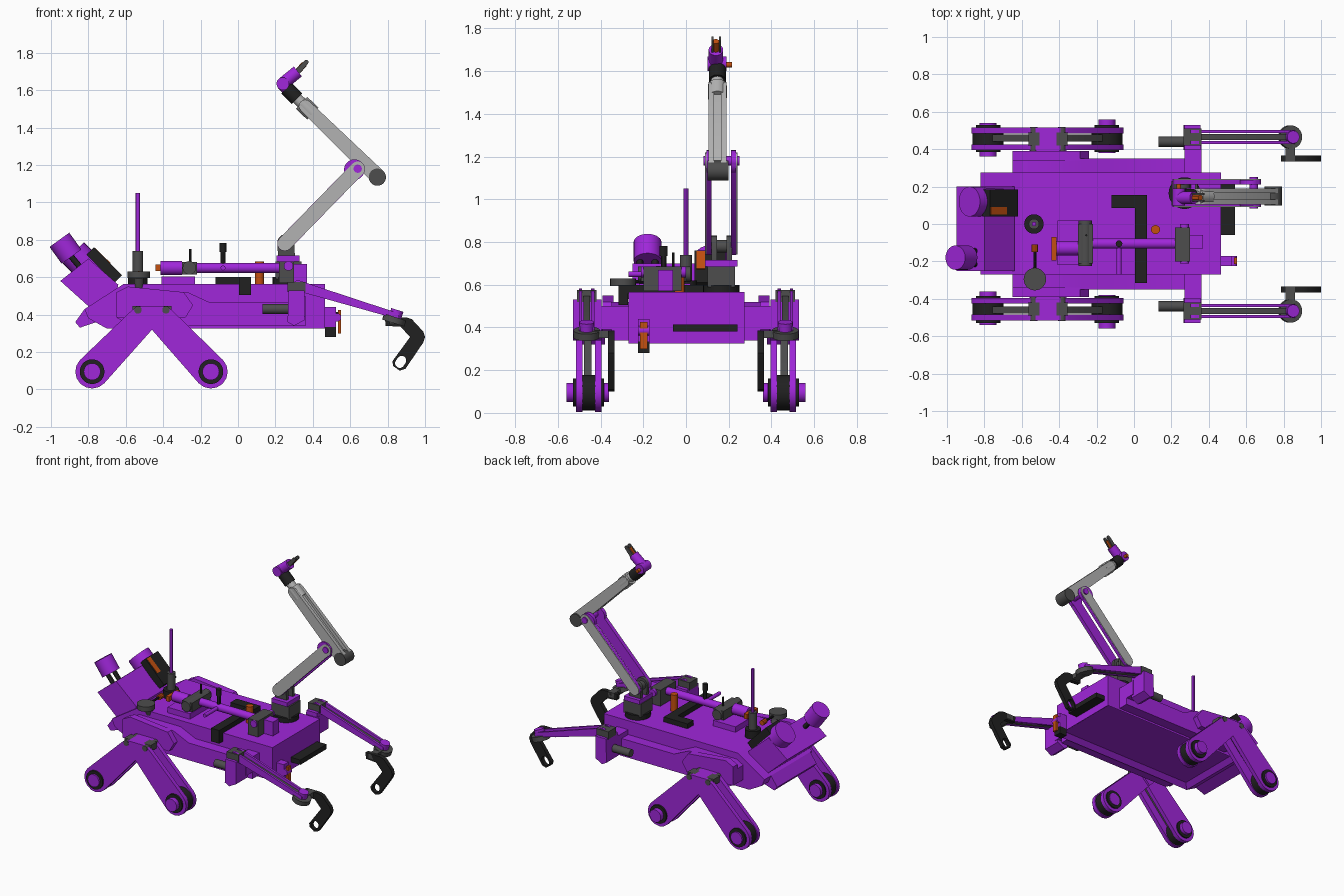
import bpy, bmesh, math
from mathutils import Vector


def material(name, r, g, b):
    m = bpy.data.materials.new(name)
    m.diffuse_color = (r, g, b, 1)
    return m


PURPLE = material("purple", 0.35, 0.02, 0.70)
BLACK = material("black", 0.015, 0.015, 0.015)
DARK = material("dark_grey", 0.075, 0.075, 0.075)
LIGHT = material("light_grey", 0.45, 0.45, 0.45)
ORANGE = material("orange", 0.55, 0.08, 0.005)


def finish(name, bm, mat):
    bmesh.ops.recalc_face_normals(bm, faces=bm.faces)
    me = bpy.data.meshes.new(name)
    bm.to_mesh(me)
    bm.free()
    me.materials.append(mat)
    ob = bpy.data.objects.new(name, me)
    bpy.context.collection.objects.link(ob)
    return ob


def prism(name, pts, y0, y1, mat, recess=False):
    """Extrude an x-z profile from y0 to y1."""
    bm = bmesh.new()
    f = bm.faces.new([bm.verts.new((x, y0, z)) for x, z in pts])
    ext = bmesh.ops.extrude_face_region(bm, geom=[f])["geom"]
    bmesh.ops.translate(bm, vec=(0, y1 - y0, 0), verts=[g for g in ext if isinstance(g, bmesh.types.BMVert)])
    if recess:
        bmesh.ops.recalc_face_normals(bm, faces=bm.faces)
        belly = [f for f in bm.faces if f.normal.z < -0.99]
        bmesh.ops.inset_region(bm, faces=belly, thickness=0.05, depth=-0.03)
    return finish(name, bm, mat)


def box(name, x, y, z, mat):
    return prism(name, [(x[0], z[0]), (x[1], z[0]), (x[1], z[1]), (x[0], z[1])], y[0], y[1], mat)


def link(name, a, b, ra, rb, y0, y1, mat, n=8):
    """Tapered plate with round ends from a to b in the x-z plane."""
    t = math.atan2(b[1] - a[1], b[0] - a[0])
    pts = []
    for c, r, s in ((a, ra, t + math.pi / 2), (b, rb, t - math.pi / 2)):
        for i in range(n + 1):
            w = s + math.pi * i / n
            pts.append((c[0] + r * math.cos(w), c[1] + r * math.sin(w)))
    return prism(name, pts, y0, y1, mat)


def cyl(name, p, q, r, mat, r2=None, n=28):
    """Cylinder or cone between two points."""
    p, q = Vector(p), Vector(q)
    bm = bmesh.new()
    bmesh.ops.create_cone(bm, cap_ends=True, segments=n, radius1=r, radius2=r if r2 is None else r2, depth=(q - p).length)
    rot = Vector((0, 0, 1)).rotation_difference(q - p).to_matrix()
    bmesh.ops.rotate(bm, verts=bm.verts, matrix=rot, cent=(0, 0, 0))
    bmesh.ops.translate(bm, verts=bm.verts, vec=(p + q) / 2)
    return finish(name, bm, mat)


def ycyl(name, x, z, y0, y1, r, mat):
    return cyl(name, (x, y0, z), (x, y1, z), r, mat)


# hull with recessed belly, tail lip and slanted rear box
prism("hull", [(-0.70, 0.325), (0.465, 0.325), (0.465, 0.565), (-0.61, 0.565), (-0.82, 0.43), (-0.80, 0.38)],
      -0.27, 0.275, PURPLE, recess=True)
prism("tail_lip", [(-0.87, 0.36), (-0.845, 0.33), (-0.70, 0.38), (-0.70, 0.43), (-0.82, 0.43)], -0.25, 0.20, PURPLE)
prism("rear_box", [(-0.95, 0.58), (-0.80, 0.70), (-0.64, 0.56), (-0.68, 0.40), (-0.75, 0.40)], -0.25, 0.20, PURPLE)

# rear sensors
cyl("large_sensor", (-0.73, 0.12, 0.58), (-0.88, 0.12, 0.73), 0.08, PURPLE)
prism("sensor_fin", [(-0.81, 0.72), (-0.77, 0.76), (-0.62, 0.61), (-0.66, 0.57)], 0.04, 0.185, BLACK)
prism("sensor_strip", [(-0.775, 0.75), (-0.765, 0.757), (-0.68, 0.675), (-0.69, 0.665)], 0.05, 0.09, ORANGE)
cyl("small_sensor", (-0.89, -0.18, 0.71), (-0.955, -0.18, 0.80), 0.065, PURPLE)
for dy in (-0.035, 0.035):
    cyl("small_sensor_post", (-0.80, -0.18 + dy, 0.60), (-0.90, -0.18 + dy, 0.72), 0.016, BLACK, n=12)

SPONSON = [(-0.65, 0.385), (-0.58, 0.34), (0.36, 0.34), (0.36, 0.465), (-0.15, 0.465), (-0.27, 0.52), (-0.60, 0.52), (-0.65, 0.49)]
POD = [(-0.65, 0.385), (-0.28, 0.385), (-0.24, 0.45), (-0.29, 0.52), (-0.59, 0.55), (-0.65, 0.52)]
CLAW = [(0.79, 0.34), (0.785, 0.385), (0.90, 0.385), (0.93, 0.375), (0.99, 0.31), (1.0, 0.28), (0.99, 0.25),
        (0.895, 0.11), (0.865, 0.10), (0.83, 0.125), (0.825, 0.15), (0.92, 0.28), (0.87, 0.335)]

for s, side in ((-1, "front"), (1, "back")):
    # side sponsons
    prism(side + "_sponson", SPONSON, s * 0.26, s * 0.35, PURPLE)
    prism(side + "_pod", POD, s * 0.34, s * 0.39, PURPLE)
    # splayed flipper pair
    for px, ex, shift in ((-0.515, -0.78, -0.02), (-0.405, -0.145, 0.0)):
        a, b = (px, 0.37), (ex, 0.095)
        for y0, y1 in ((0.395, 0.425), (0.485, 0.515)):
            link(side + "_flipper_plate", a, b, 0.075, 0.09, s * y0, s * y1, PURPLE)
        link(side + "_flipper_core", a, b, 0.03, 0.04, s * 0.442, s * 0.478, DARK)
        ycyl(side + "_flipper_wheel", ex, 0.095, s * 0.42, s * 0.49, 0.083, BLACK)
        ycyl(side + "_flipper_ring", ex, 0.095, s * 0.385, s * 0.528, 0.066, BLACK)
        ycyl(side + "_flipper_hub", ex, 0.095, s * (0.38 + shift), s * (0.56 + shift), 0.045, PURPLE)
        bx = -0.535 if px < -0.46 else -0.385
        ycyl(side + "_flipper_axle", bx, 0.425, s * 0.38, s * 0.518, 0.02, DARK)
        box(side + "_flipper_clamp", (bx - 0.03, bx + 0.03), (s * 0.42, s * 0.49), (0.40, 0.445), DARK)
    prism(side + "_flipper_saddle", [(-0.56, 0.42), (-0.46, 0.32), (-0.36, 0.42), (-0.40, 0.445), (-0.52, 0.445)],
          s * 0.38, s * 0.515, PURPLE)
    # foreleg shoulder
    box(side + "_foreleg_strut", (0.27, 0.36), (s * 0.25, s * 0.42), (0.39, 0.50), PURPLE)
    prism(side + "_foreleg_bracket", [(0.265, 0.36), (0.30, 0.34), (0.355, 0.37), (0.355, 0.53), (0.27, 0.53)],
          s * 0.395, s * 0.53, PURPLE)
    cyl(side + "_foreleg_motor", (0.13, s * 0.44, 0.43), (0.27, s * 0.44, 0.43), 0.027, DARK)
    box(side + "_foreleg_shoulder", (0.265, 0.36), (s * 0.42, s * 0.51), (0.52, 0.575), DARK)
    # foreleg bars, ankle and claw
    for y0, y1 in ((0.428, 0.444), (0.486, 0.502)):
        link(side + "_foreleg_bar", (0.32, 0.555), (0.845, 0.395), 0.028, 0.016, s * y0, s * y1, PURPLE)
    link(side + "_foreleg_core", (0.34, 0.54), (0.84, 0.39), 0.014, 0.01, s * 0.45, s * 0.48, DARK)
    cyl(side + "_ankle_disc", (0.83, s * 0.465, 0.355), (0.84, s * 0.465, 0.387), 0.062, DARK)
    cyl(side + "_ankle_cap", (0.838, s * 0.465, 0.38), (0.852, s * 0.465, 0.425), 0.034, PURPLE)
    box(side + "_ankle_bar", (0.81, 0.86), (s * 0.335, s * 0.45), (0.35, 0.385), DARK)
    claw = prism(side + "_claw", CLAW, s * 0.335, s * 0.365, BLACK)
    cutter = link("claw_cutter", (0.865, 0.14), (0.875, 0.155), 0.025, 0.025, s * 0.3, s * 0.4, BLACK)
    mod = claw.modifiers.new("slot", "BOOLEAN")
    mod.operation, mod.object, mod.solver = "DIFFERENCE", cutter, "EXACT"
    bpy.context.view_layer.objects.active = claw
    bpy.ops.object.modifier_apply(modifier="slot")
    bpy.data.objects.remove(cutter)

# nose bumper and lamp
box("nose_bumper", (0.465, 0.54), (-0.06, 0.24), (0.38, 0.415), BLACK)
box("nose_lamp_housing", (0.46, 0.525), (-0.225, -0.17), (0.335, 0.44), PURPLE)
box("nose_lamp_foot", (0.465, 0.525), (-0.225, -0.17), (0.28, 0.335), BLACK)
ycyl("nose_lamp_pivot", 0.53, 0.385, -0.225, -0.17, 0.022, PURPLE)
box("nose_lamp_lens", (0.535, 0.55), (-0.215, -0.18), (0.30, 0.425), ORANGE)

# deck handle, beacon, antenna and dome
box("deck_handle_short", (-0.12, 0.07), (0.085, 0.155), (0.56, 0.60), BLACK)
box("deck_handle_long", (0.005, 0.07), (-0.315, 0.155), (0.56, 0.60), BLACK)
box("deck_handle_drop", (0.005, 0.07), (-0.315, -0.272), (0.505, 0.60), BLACK)
cyl("deck_beacon", (0.115, -0.03, 0.56), (0.115, -0.03, 0.685), 0.024, ORANGE)
cyl("antenna_foot", (-0.535, 0, 0.56), (-0.535, 0, 0.62), 0.052, BLACK)
cyl("antenna_base", (-0.535, 0, 0.62), (-0.535, 0, 0.74), 0.028, DARK)
cyl("antenna_rod", (-0.535, 0, 0.74), (-0.535, 0, 1.05), 0.012, PURPLE, n=12)
cyl("dome_stem", (-0.53, -0.25, 0.54), (-0.53, -0.27, 0.60), 0.025, DARK)
cyl("dome_disc", (-0.53, -0.295, 0.595), (-0.53, -0.295, 0.63), 0.06, DARK)
cyl("dome_cable", (-0.53, -0.24, 0.615), (-0.53, -0.12, 0.615), 0.008, BLACK, n=10)
cyl("dome_cable_tip", (-0.53, -0.15, 0.615), (-0.53, -0.11, 0.615), 0.018, ORANGE, n=10)

# stowed tool arm lying on the deck
cyl("tool_tube", (-0.22, -0.105, 0.65), (0.25, -0.105, 0.65), 0.027, PURPLE)
box("tool_shoulder", (0.22, 0.30), (-0.20, -0.02), (0.57, 0.685), DARK)
box("tool_shoulder_cap", (0.30, 0.37), (-0.13, -0.06), (0.57, 0.67), PURPLE)
ycyl("tool_shoulder_pin", 0.27, 0.66, -0.21, 0.0, 0.025, PURPLE)
box("tool_elbow", (-0.30, -0.22), (-0.21, 0.0), (0.615, 0.68), DARK)
ycyl("tool_elbow_drum", -0.26, 0.65, -0.225, 0.02, 0.036, DARK)
box("tool_elbow_base", (-0.41, -0.23), (-0.22, 0.02), (0.56, 0.605), PURPLE)
cyl("tool_head", (-0.415, -0.13, 0.65), (-0.30, -0.13, 0.65), 0.038, PURPLE)
box("tool_lens", (-0.44, -0.415), (-0.195, -0.07), (0.632, 0.668), ORANGE)
cyl("tool_whisker", (-0.255, -0.06, 0.67), (-0.255, -0.06, 0.75), 0.006, BLACK, n=8)
cyl("tool_post", (-0.08, -0.105, 0.66), (-0.08, -0.105, 0.78), 0.013, BLACK, n=12)
cyl("tool_post_top", (-0.08, -0.105, 0.735), (-0.08, -0.105, 0.782), 0.018, BLACK, n=12)
ycyl("tool_side_post", -0.08, 0.65, -0.27, -0.11, 0.013, PURPLE)

# mast turret
cyl("mast_ring", (0.27, 0.165, 0.56), (0.27, 0.165, 0.60), 0.085, BLACK)
box("mast_turret", (0.20, 0.34), (0.10, 0.23), (0.59, 0.685), DARK)
box("mast_yoke", (0.205, 0.33), (0.09, 0.24), (0.685, 0.715), PURPLE)
for y in (0.12, 0.19):
    link("mast_yoke_ear", (0.26, 0.70), (0.255, 0.785), 0.045, 0.045, y, y + 0.025, DARK)
ycyl("mast_pin", 0.25, 0.78, 0.10, 0.23, 0.03, DARK)

# lower arm: purple bars faced with grey plates
lo, hi = (0.25, 0.78), (0.64, 1.18)
for y0, y1, g0, g1 in ((0.095, 0.12, 0.09, 0.096), (0.21, 0.235, 0.234, 0.24)):
    link("lower_arm_bar", lo, hi, 0.04, 0.04, y0, y1, PURPLE)
    link("lower_arm_face", lo, hi, 0.039, 0.039, g0, g1, LIGHT)
    ycyl("elbow_disc", 0.622, 1.175, y0, y1, 0.055, PURPLE)
ycyl("elbow_pin", 0.64, 1.18, 0.082, 0.25, 0.022, PURPLE)

# upper arm and elbow drum
for y in (0.105, 0.165):
    link("upper_arm_bar", (0.74, 1.145), (0.36, 1.515), 0.042, 0.034, y, y + 0.025, LIGHT)
link("upper_arm_web", (0.72, 1.16), (0.36, 1.515), 0.02, 0.02, 0.13, 0.165, LIGHT)
ycyl("elbow_drum", 0.745, 1.135, 0.10, 0.20, 0.046, DARK)
cyl("upper_arm_collar", (0.40, 0.147, 1.475), (0.34, 0.147, 1.532), 0.044, LIGHT)
cyl("upper_arm_neck", (0.35, 0.147, 1.522), (0.30, 0.147, 1.57), 0.03, LIGHT)

# wrist and gripper
cyl("wrist_cuff", (0.315, 0.147, 1.555), (0.26, 0.147, 1.61), 0.04, BLACK)
cyl("wrist_joint", (0.275, 0.145, 1.595), (0.235, 0.145, 1.635), 0.032, PURPLE)
ycyl("wrist_hub", 0.24, 1.635, 0.10, 0.19, 0.034, PURPLE)
ycyl("wrist_lamp", 0.24, 1.63, 0.18, 0.215, 0.012, ORANGE)
cyl("gripper_body", (0.24, 0.14, 1.635), (0.32, 0.14, 1.70), 0.034, PURPLE)
cyl("gripper_core", (0.31, 0.14, 1.69), (0.355, 0.14, 1.74), 0.016, ORANGE, n=12)
for dy in (-0.018, 0.018):
    link("gripper_finger", (0.31, 1.69), (0.365, 1.75), 0.016, 0.012, 0.137 + dy, 0.147 + dy, DARK)

# smooth round faces while keeping hard edges
bpy.ops.object.select_all(action="SELECT")
bpy.ops.object.shade_smooth_by_angle(angle=math.radians(30))
